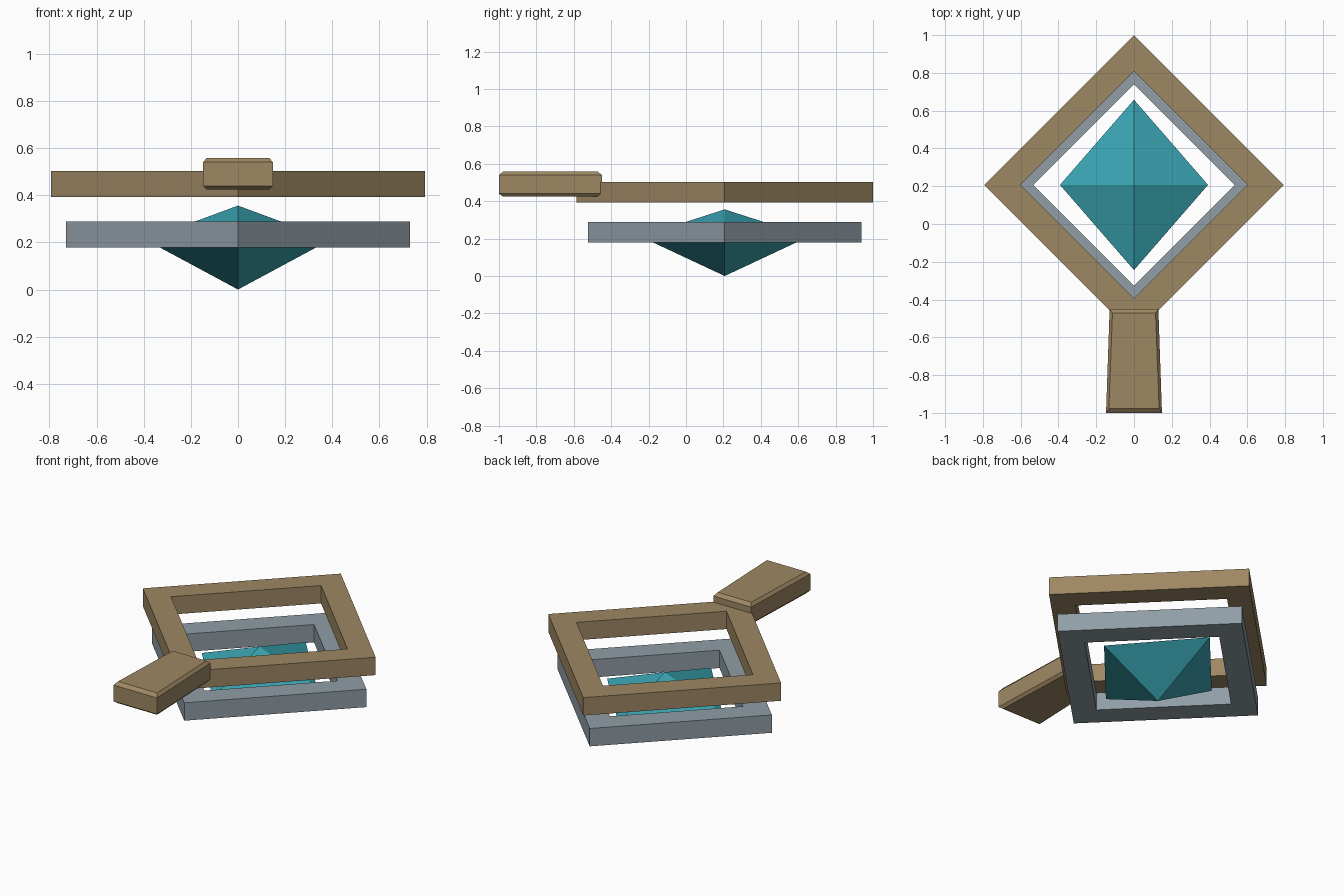
import bpy, bmesh

if "Cube" in bpy.data.objects:
    bpy.data.objects.remove(bpy.data.objects["Cube"])

CY = 0.207  # y of the common centre of frames and gem


def material(name, rgb):
    m = bpy.data.materials.new(name)
    m.diffuse_color = (*rgb, 1)
    m.use_nodes = True
    m.node_tree.nodes["Principled BSDF"].inputs["Base Color"].default_value = m.diffuse_color
    return m


def add(name, verts, faces, mat):
    mesh = bpy.data.meshes.new(name)
    mesh.from_pydata(verts, [], faces)
    bm = bmesh.new()
    bm.from_mesh(mesh)
    bmesh.ops.recalc_face_normals(bm, faces=bm.faces)
    bm.to_mesh(mesh)
    bm.free()
    mesh.materials.append(mat)
    ob = bpy.data.objects.new(name, mesh)
    bpy.context.collection.objects.link(ob)
    return ob


def diamond(rx, ry, z):
    return [(rx, CY, z), (0, CY + ry, z), (-rx, CY, z), (0, CY - ry, z)]


def frame(name, outer, inner, z0, z1, mat):
    # four rings, swept round the square cross-section
    verts = []
    for r, z in ((outer, z0), (outer, z1), (inner, z1), (inner, z0)):
        verts += diamond(r, r, z)
    faces = []
    for k in range(4):
        a, b = 4 * k, 4 * ((k + 1) % 4)
        for i in range(4):
            j = (i + 1) % 4
            faces.append((a + i, a + j, b + j, b + i))
    return add(name, verts, faces, mat)


wood = material("wood", (0.34, 0.245, 0.125))
steel = material("steel", (0.28, 0.34, 0.38))
teal = material("teal", (0.04, 0.36, 0.43))

# Square frames standing on their corners
frame("upper_frame", 0.793, 0.601, 0.392, 0.502, wood)
frame("lower_frame", 0.730, 0.533, 0.178, 0.288, steel)

# Eight-sided gem: girdle plus two apexes
verts = diamond(0.392, 0.451, 0.211) + [(0, CY, 0.356), (0, CY, 0)]
faces = [(i, (i + 1) % 4, apex) for apex in (4, 5) for i in range(4)]
add("gem", verts, faces, teal)

# Tapered handle, chamfered along the top and bottom rims
verts = []
for z, ix, iy in ((0.424, 0.015, 0.022), (0.440, 0, 0),
                  (0.540, 0, 0), (0.558, 0.015, 0.022)):
    f, b = 0.148 - ix, 0.129 - ix
    verts += [(-f, -1 + iy, z), (f, -1 + iy, z), (b, -0.45 - iy, z), (-b, -0.45 - iy, z)]
faces = [(0, 1, 2, 3), (12, 13, 14, 15)]
for k in (0, 4, 8):
    faces += [(k + i, k + (i + 1) % 4, k + 4 + (i + 1) % 4, k + 4 + i) for i in range(4)]
add("handle", verts, faces, wood)
